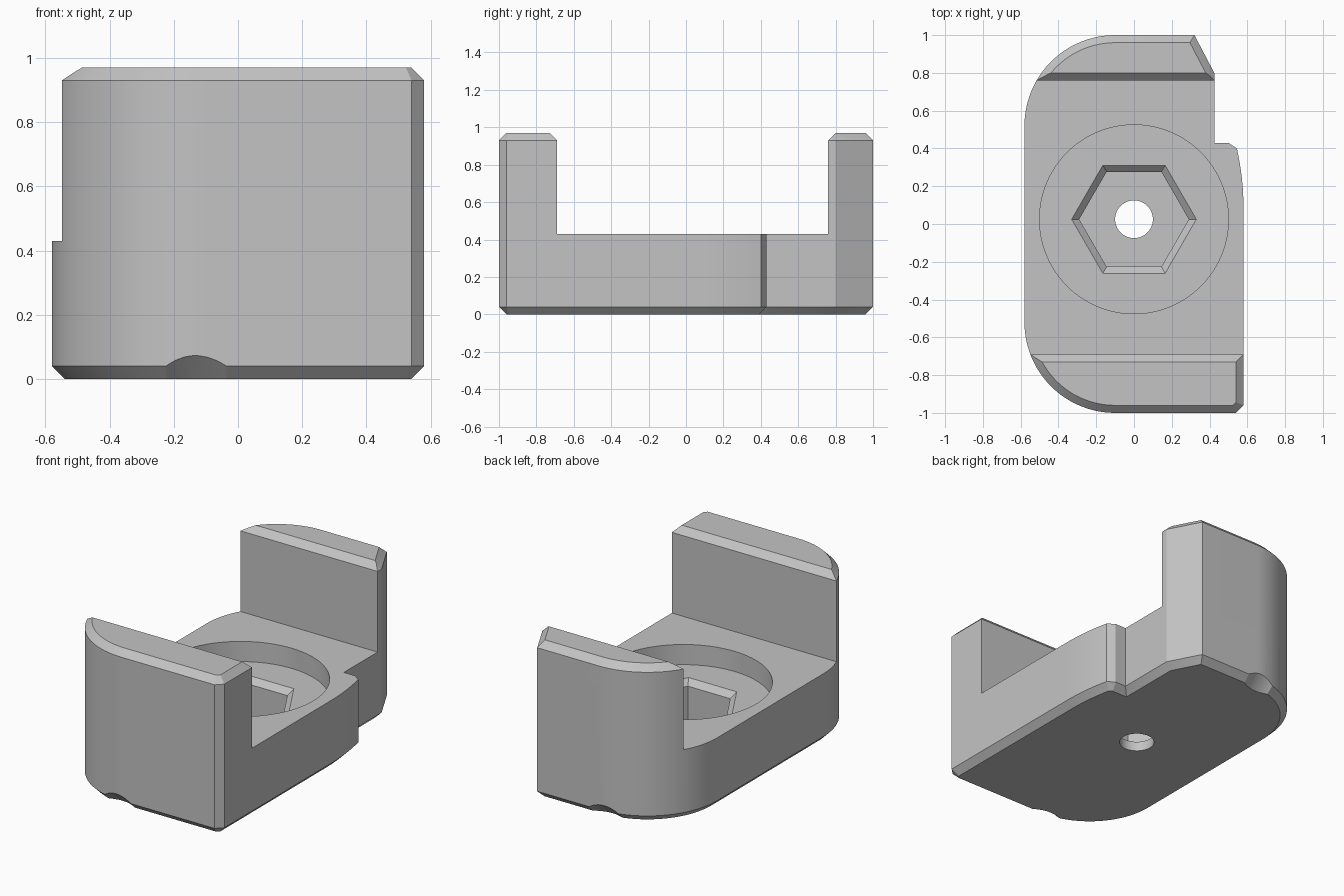
import bpy, bmesh
from math import sin, cos, pi, radians, sqrt
from mathutils import Vector, Matrix

cube = bpy.data.objects.get("Cube")
if cube:
    bpy.data.objects.remove(cube, do_unlink=True)

CHAMFER = 0.04
FLOOR, TOP = 0.43, 0.97

grey = bpy.data.materials.new("plain grey")
grey.use_nodes = True
grey.diffuse_color = (0.55, 0.55, 0.55, 1)
grey.node_tree.nodes["Principled BSDF"].inputs["Base Color"].default_value = (0.55, 0.55, 0.55, 1)


def arc(cx, cy, r, a0, a1, n):
    angles = [radians(a0 + (a1 - a0) * i / n) for i in range(n + 1)]
    return [(cx + r * cos(a), cy + r * sin(a)) for a in angles]


def ring(r, n, cx=0, cy=0.025):
    return arc(cx, cy, r, 0, 360, n)[:-1]


def inset(loop, d):
    """Move every edge of a counter-clockwise loop inwards by d."""
    pts = [Vector(p) for p in loop]
    out = []
    for i, p in enumerate(pts):
        e0 = (p - pts[i - 1]).normalized()
        e1 = (pts[(i + 1) % len(pts)] - p).normalized()
        n0, n1 = Vector((-e0.y, e0.x)), Vector((-e1.y, e1.x))
        out.append(tuple(p + (n0 + n1) * d / (1 + n0.dot(n1))))
    return out


def loft(name, layers, matrix=Matrix()):
    """Closed solid through (loop, height) layers of equal point count."""
    bm = bmesh.new()
    rings = [[bm.verts.new((x, y, z)) for x, y in loop] for loop, z in layers]
    for a, b in zip(rings, rings[1:]):
        for i in range(len(a)):
            j = (i + 1) % len(a)
            bm.faces.new((a[i], a[j], b[j], b[i]))
    bm.faces.new(rings[0][::-1])
    bm.faces.new(rings[-1])
    bm.transform(matrix)
    bmesh.ops.recalc_face_normals(bm, faces=bm.faces)
    mesh = bpy.data.meshes.new(name)
    bm.to_mesh(mesh)
    bm.free()
    mesh.materials.append(grey)
    obj = bpy.data.objects.new(name, mesh)
    bpy.context.collection.objects.link(obj)
    return obj


# Body outline: straight right side easing into a notch, rounded left corners
outline = [(0.54, -1), (0.58, -0.96)]
outline += [(0.58 - 0.035 * (i / 8) ** 2, 0.08 + 0.04 * i) for i in range(9)]
outline += [(0.50, 0.43), (0.425, 0.43), (0.425, 0.80), (0.32, 1)]
outline += arc(-0.10, 0.52, 0.48, 90, 180, 24)
outline += arc(-0.10, -0.52, 0.48, 180, 270, 24)

small = inset(outline, CHAMFER)
body = loft("clamp_body", [(small, 0), (outline, CHAMFER),
                           (outline, TOP - CHAMFER), (small, TOP)])

cutters = []

# Channel between the two end walls, flared at the top for the inner chamfers
flare = 0.14
lip = TOP - CHAMFER
channel = [(-0.69, FLOOR), (0.76, FLOOR), (0.76, lip), (0.76 + flare, lip + flare),
           (-0.69 - flare, lip + flare), (-0.69, lip)]
yz_to_x = Matrix(((0, 0, 1, 0), (1, 0, 0, 0), (0, 1, 0, 0), (0, 0, 0, 1)))
cutters.append(loft("channel_cutter", [(channel, -1), (channel, 1)], yz_to_x))

# Round recess, hexagonal pocket with chamfered rim, and through hole
cutters.append(loft("recess_cutter", [(ring(0.5, 96), 0.305), (ring(0.5, 96), 0.6)]))
cutters.append(loft("hex_cutter", [(ring(0.29, 6), 0.06), (ring(0.29, 6), 0.27),
                                   (ring(0.37, 6), 0.34)]))
cutters.append(loft("hole_cutter", [(ring(0.1, 48), -0.1), (ring(0.1, 48), 0.15)]))

# Shallow scoops across the bottom chamfer at both ends
R = 0.257
for side in (-1, 1):
    inward = Vector((0, -side, 1)).normalized()
    centre = Vector((-0.145, side, 0.075)) - inward * R
    axis = Vector((0, -side, -1)).normalized()
    turn = axis.to_track_quat("Z", "Y").to_matrix().to_4x4()
    loop = ring(R, 64, 0, 0)
    cutters.append(loft("scoop_cutter", [(loop, -0.5), (loop, 0.5)],
                        Matrix.Translation(centre) @ turn))

bpy.ops.object.select_all(action="DESELECT")
bpy.context.view_layer.objects.active = body
body.select_set(True)
for cutter in cutters:
    cutter.hide_render = True
    mod = body.modifiers.new(cutter.name, "BOOLEAN")
    mod.operation = "DIFFERENCE"
    mod.solver = "EXACT"
    mod.object = cutter
    bpy.ops.object.modifier_apply(modifier=mod.name)
for cutter in cutters:
    bpy.data.objects.remove(cutter, do_unlink=True)

bpy.ops.object.shade_smooth_by_angle(angle=radians(20))
